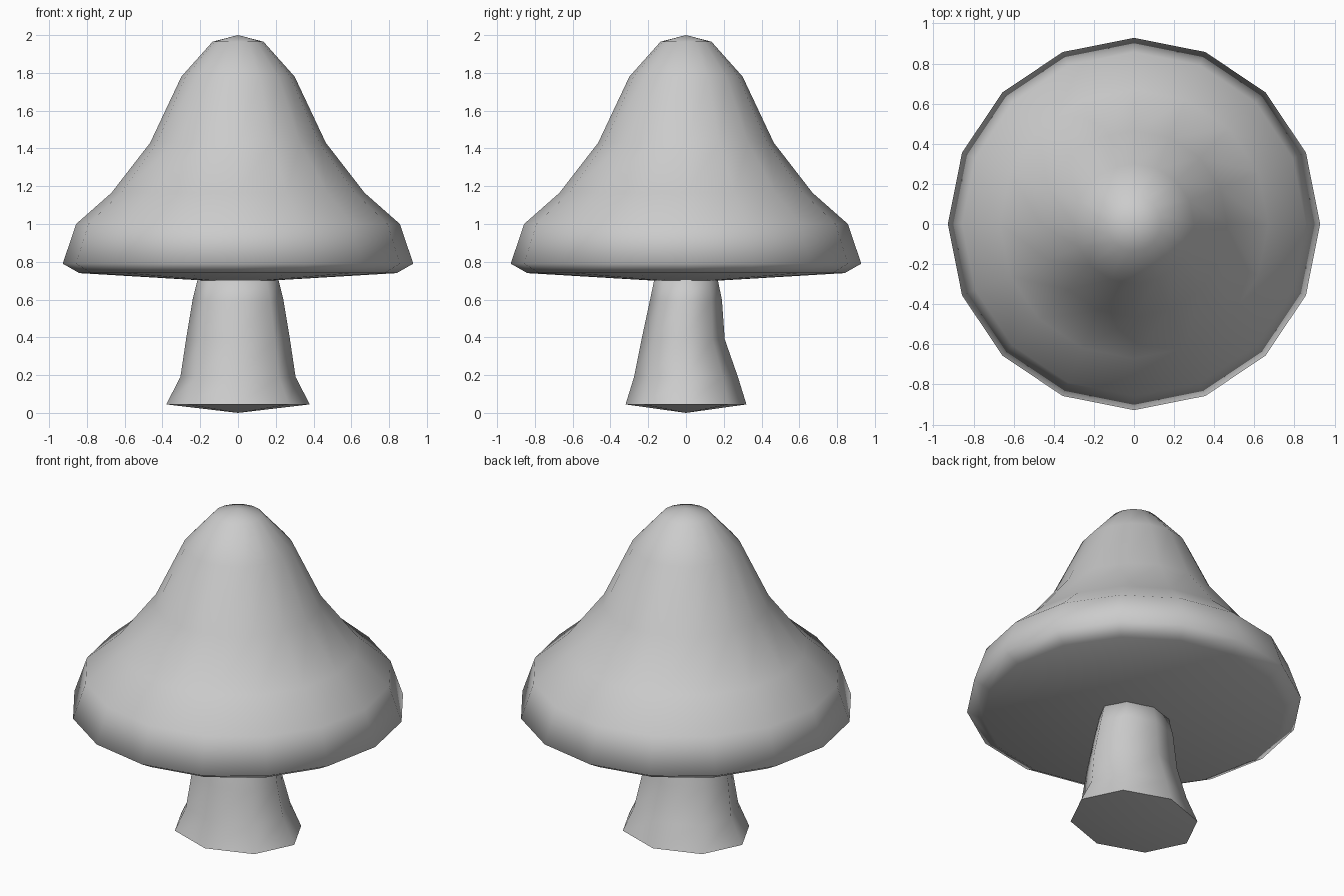
import bpy, bmesh, math

cube = bpy.data.objects.get("Cube")
if cube:
    bpy.data.objects.remove(cube, do_unlink=True)

grey = bpy.data.materials.new("plain grey")
grey.use_nodes = True
grey.diffuse_color = (0.6, 0.6, 0.6, 1)
grey.node_tree.nodes["Principled BSDF"].inputs["Base Color"].default_value = (0.6, 0.6, 0.6, 1)


def lathe(name, sides, bottom, rings, top):
    """Stack elliptical rings (rx, ry, y offset, z) between two pole points."""
    bm = bmesh.new()
    loops = []
    for rx, ry, oy, z in rings:
        angles = [math.tau * i / sides for i in range(sides)]
        loops.append([bm.verts.new((rx * math.cos(a), ry * math.sin(a) + oy, z)) for a in angles])
    low, high = bm.verts.new((0, 0, bottom)), bm.verts.new((0, 0, top))
    for i in range(sides):
        j = (i + 1) % sides
        bm.faces.new((low, loops[0][j], loops[0][i]))
        bm.faces.new((high, loops[-1][i], loops[-1][j]))
        for a, b in zip(loops, loops[1:]):
            bm.faces.new((a[i], a[j], b[j], b[i]))
    bmesh.ops.recalc_face_normals(bm, faces=bm.faces)
    mesh = bpy.data.meshes.new(name)
    bm.to_mesh(mesh)
    bm.free()
    mesh.materials.append(grey)
    obj = bpy.data.objects.new(name, mesh)
    bpy.context.collection.objects.link(obj)
    bpy.ops.object.select_all(action='DESELECT')
    obj.select_set(True)
    bpy.context.view_layer.objects.active = obj
    bpy.ops.object.shade_smooth_by_angle(angle=math.radians(90))
    return obj


# Stem: flared oval octagon with a slightly domed base
lathe("stem", 8, 0.0, [
    (0.38, 0.32, 0, 0.045),
    (0.305, 0.275, 0, 0.19),
    (0.275, 0.22, -0.015, 0.39),
    (0.24, 0.19, 0, 0.60),
    (0.21, 0.165, 0, 0.72),
], 0.74)

# Cap: bell profile with a bevelled rim and shallow underside
bell = [(0.84, 0.74), (0.928, 0.79), (0.857, 1.0), (0.67, 1.165),
        (0.465, 1.43), (0.30, 1.78), (0.135, 1.965)]
lathe("cap", 16, 0.69, [(r, r, 0, z) for r, z in bell], 2.0)
